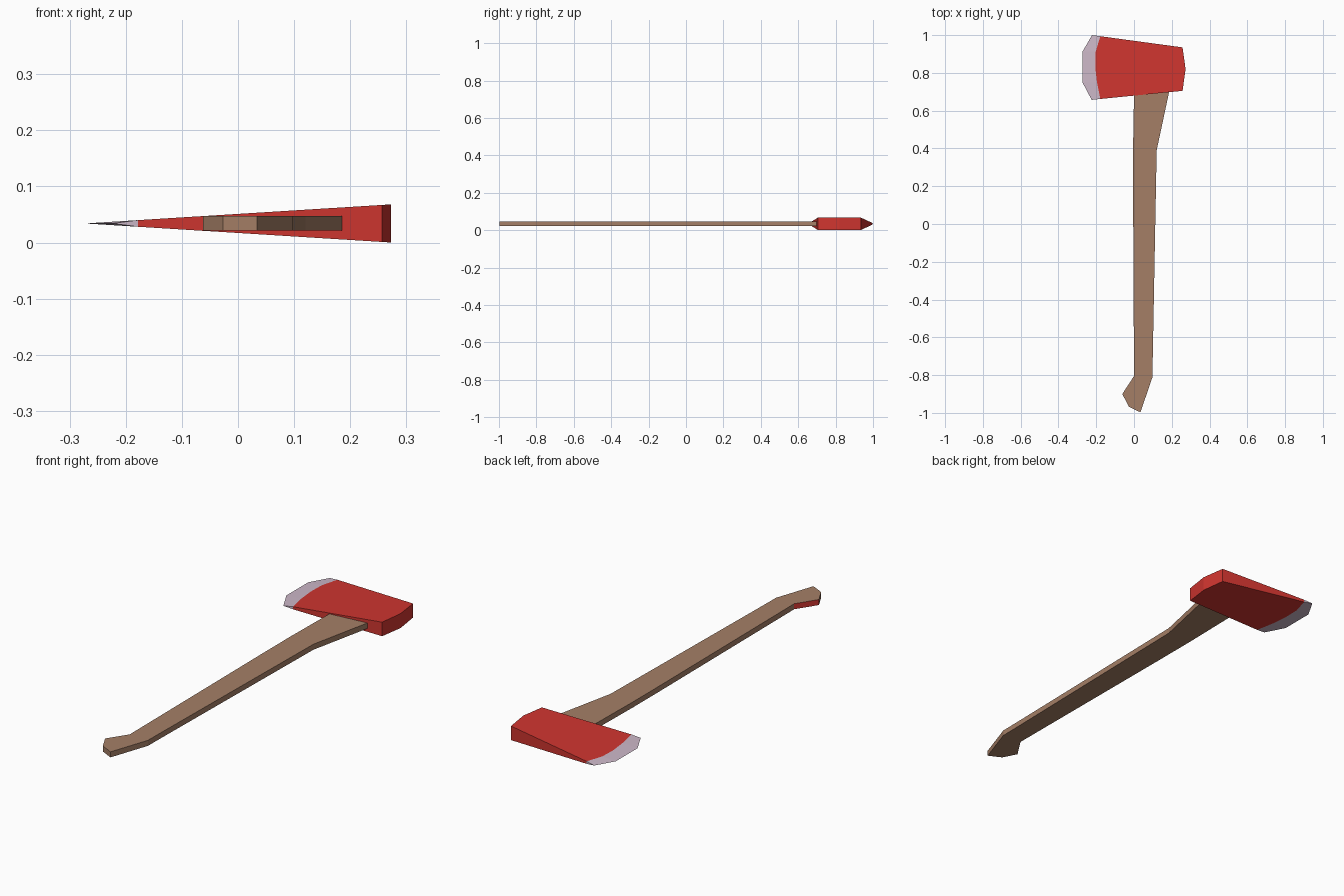
import bpy, bmesh

if "Cube" in bpy.data.objects:
    bpy.data.objects.remove(bpy.data.objects["Cube"])

MID_Z = 0.034   # height of the axe's middle plane


def material(name, rgb):
    m = bpy.data.materials.new(name)
    m.diffuse_color = (*rgb, 1.0)
    m.use_nodes = True
    m.node_tree.nodes["Principled BSDF"].inputs["Base Color"].default_value = m.diffuse_color
    return m


wood = material("wood brown", (0.376, 0.212, 0.134))
red = material("paint red", (0.63, 0.036, 0.029))
steel = material("bare steel", (0.61, 0.48, 0.58))


def finish(bm, name, mats):
    bmesh.ops.recalc_face_normals(bm, faces=bm.faces[:])
    me = bpy.data.meshes.new(name)
    bm.to_mesh(me)
    bm.free()
    for m in mats:
        me.materials.append(m)
    ob = bpy.data.objects.new(name, me)
    bpy.context.collection.objects.link(ob)
    return ob


# handle: flat outline extruded upward, with one painted face at the knob
outline = [(0.0, 0.683), (-0.005, 0.40), (-0.005, 0.19), (0.0, -0.805),
           (-0.062, -0.90), (-0.027, -0.967), (0.034, -0.997),
           (0.098, -0.81), (0.099, -0.72), (0.12, 0.39), (0.186, 0.70)]
bm = bmesh.new()
low = bm.faces.new([bm.verts.new((x, y, MID_Z - 0.013)) for x, y in outline])
ext = bmesh.ops.extrude_face_region(bm, geom=[low])
for v in ext["geom"]:
    if isinstance(v, bmesh.types.BMVert):
        v.co.z += 0.026
bm.normal_update()
for f in bm.faces:
    c = f.calc_center_median()
    if abs(f.normal.z) < 0.5 and -0.88 < c.y < -0.82 and c.x < 0:
        f.material_index = 1
finish(bm, "handle", [wood, red])

# head: wedge thinning to a sharp cutting edge, with a bare steel band
cutting = [(-0.222, 1.0), (-0.273, 0.912), (-0.273, 0.83),
           (-0.273, 0.75), (-0.224, 0.657)]
paint_line = [(-0.178, 0.994), (-0.203, 0.912), (-0.205, 0.83),
              (-0.196, 0.75), (-0.178, 0.662)]
poll = [(0.257, 0.705), (0.273, 0.82), (0.257, 0.935)]


def half_thickness(x):
    return 0.034 * (x + 0.273) / 0.546


bm = bmesh.new()
edge = [bm.verts.new((x, y, MID_Z)) for x, y in cutting]
rings = []
for side in (1, -1):
    ring = [bm.verts.new((x, y, MID_Z + side * half_thickness(x)))
            for x, y in paint_line + poll]
    bm.faces.new(ring)                       # painted cheek
    for i in range(4):                       # steel band
        bm.faces.new((edge[i], edge[i + 1], ring[i + 1], ring[i])).material_index = 1
    rings.append(ring)
a, b = rings
for i in range(4, 7):                        # lower side and poll
    bm.faces.new((a[i], a[i + 1], b[i + 1], b[i]))
bm.faces.new((a[7], a[0], b[0], b[7]))       # upper side
for e, i in ((edge[0], 0), (edge[4], 4)):    # sharp corners of the bit
    bm.faces.new((e, a[i], b[i])).material_index = 1
finish(bm, "axe_head", [red, steel])
